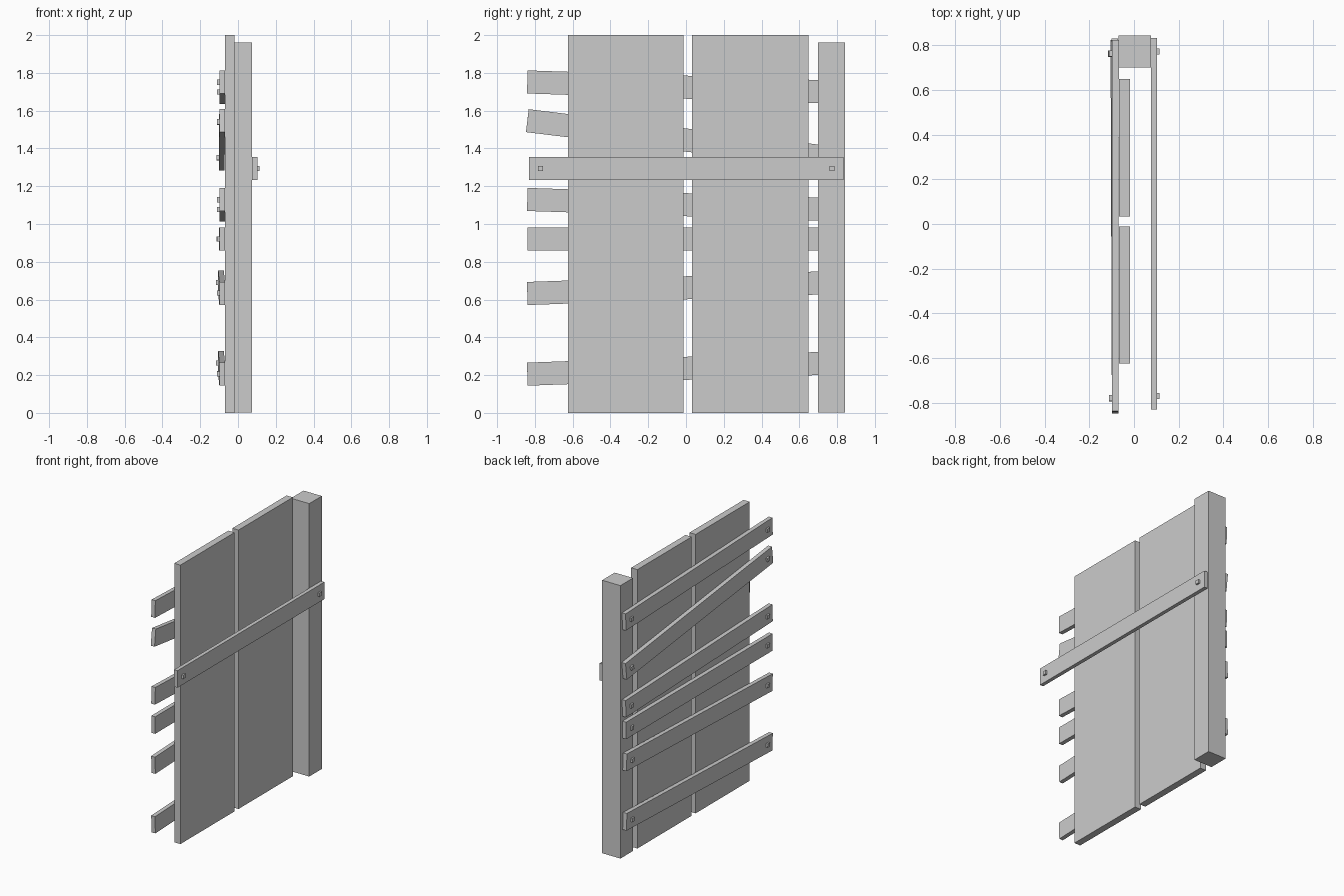
import bpy
import math
from mathutils import Matrix, Vector

if "Cube" in bpy.data.objects:
    bpy.data.objects.remove(bpy.data.objects["Cube"])


def box(name, size, matrix):
    """Flat-shaded box with its scale baked into the mesh."""
    bpy.ops.mesh.primitive_cube_add(size=1)
    ob = bpy.context.object
    ob.name = name
    ob.data.transform(Matrix.Diagonal((*size, 1)))
    ob.matrix_world = matrix
    return ob


def span(name, x, y, z):
    """Box given by its extents on each axis."""
    lo, hi = Vector((x[0], y[0], z[0])), Vector((x[1], y[1], z[1]))
    return box(name, hi - lo, Matrix.Translation((lo + hi) / 2))


def slat(name, start, end, thick, side):
    """Slat from start to end centre points, with a square nail near each end."""
    a, b = Vector(start), Vector(end)
    d = b - a
    pitch = math.atan2(d.z, d.y)
    yaw = math.atan2(-d.x, d.y)
    m = (Matrix.Translation((a + b) / 2) @ Matrix.Rotation(yaw, 4, 'Z')
         @ Matrix.Rotation(pitch, 4, 'X'))
    box(name, (thick, d.length, 0.122), m)
    for i, s in enumerate((-1, 1)):
        offset = Vector((side * thick / 2, s * (d.length / 2 - 0.06), 0))
        box(f"{name}_nail_{i + 1}", (0.025, 0.027, 0.027), m @ Matrix.Translation(offset))


# Door panels
span("left_panel", (-0.068, -0.019), (-0.625, -0.012), (0, 2))
span("right_panel", (-0.068, -0.019), (0.033, 0.648), (0, 2))

# Hinge post
span("post", (-0.07, 0.075), (0.70, 0.843), (0.003, 1.96))

# Crossbar on the open side
slat("crossbar", (0.0885, -0.83, 1.293), (0.0885, 0.833, 1.293), 0.027, 1)

# Uneven slats nailed across the back: heights at each end, far-end x shift
slats = [(1.752, 1.697, 0.003), (1.547, 1.344, 0.0), (1.130, 1.075, 0.003),
         (0.920, 0.920, 0.0), (0.632, 0.692, -0.004), (0.205, 0.266, -0.004)]
for i, (z0, z1, dx) in enumerate(slats):
    slat(f"slat_{i + 1}", (-0.084, -0.84, z0), (-0.086 + dx, 0.822, z1), 0.03, -1)
